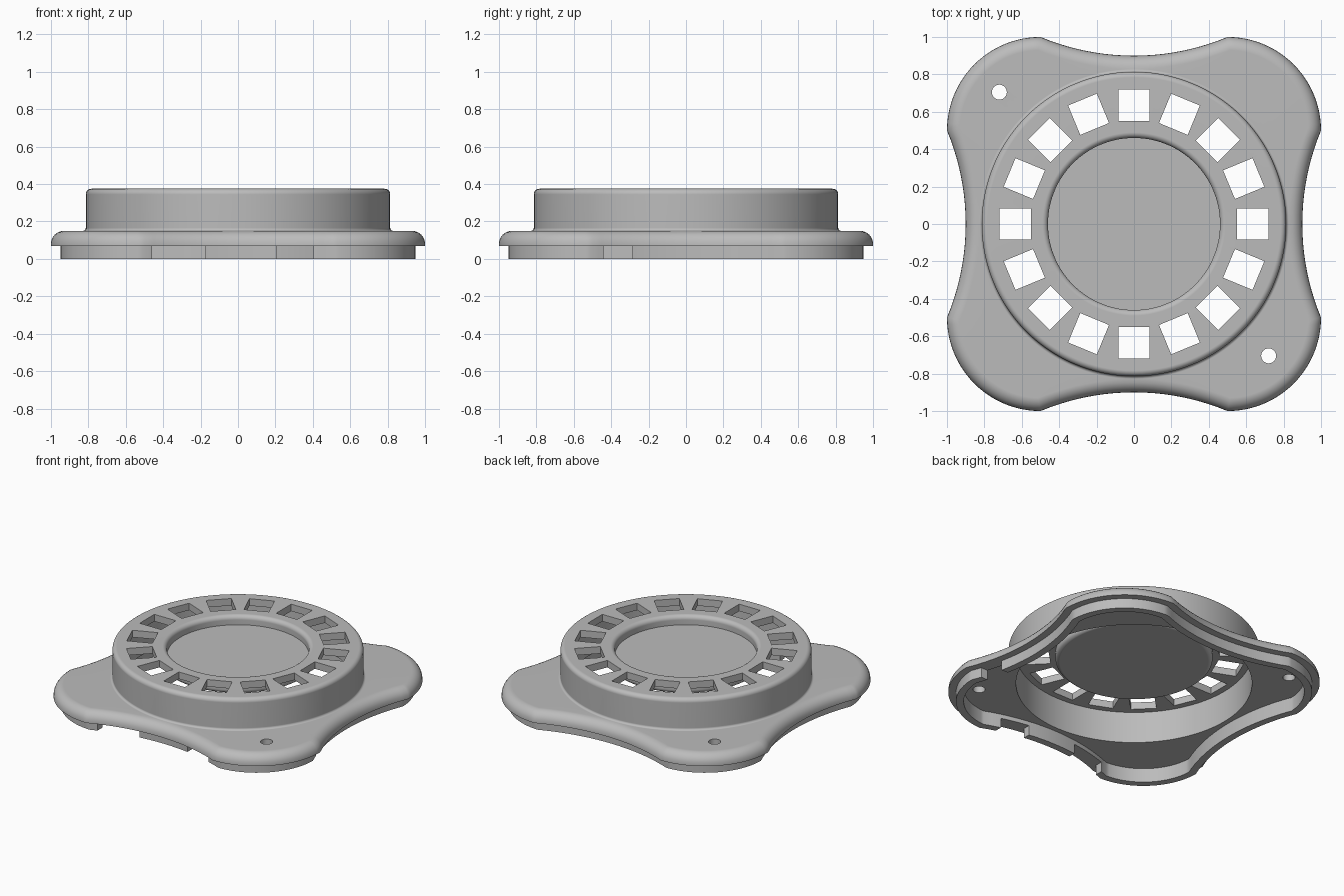
import bpy
import bmesh
from math import pi, cos, sin, atan2
from mathutils import Vector, Matrix

old = bpy.data.objects.get("Cube")
if old:
    bpy.data.objects.remove(old, do_unlink=True)

grey = bpy.data.materials.new("plain grey")
grey.use_nodes = True
colour = (0.5, 0.5, 0.5, 1)
grey.diffuse_color = colour
grey.node_tree.nodes["Principled BSDF"].inputs["Base Color"].default_value = colour


def sweep(centre, radius, start, end, count):
    """Points on an arc, both ends included."""
    return [centre + radius * Vector((cos(a), sin(a)))
            for a in (start + (end - start) * i / count for i in range(count + 1))]


def outline(inset):
    """Four round lobes joined by shallow hollow sides, offset inwards."""
    lobe, hollow = Vector((0.5, 0.5)), Vector((0, 2.2))
    r, big = 0.5 - inset, 1.3 + inset
    gap = hollow - lobe
    d = gap.length
    u = gap / d
    a = (r * r - big * big + d * d) / (2 * d)
    h = (r * r - a * a) ** 0.5
    join = lobe + a * u + h * Vector((u.y, -u.x))
    turn = atan2(join.y - lobe.y, join.x - lobe.x)
    start = atan2(join.y - hollow.y, join.x - hollow.x)
    quarter = sweep(lobe, r, pi / 2 - turn, turn, 24)
    quarter += sweep(hollow, big, start, -pi - start, 20)[1:-1]
    return [Matrix.Rotation(k * pi / 2, 2) @ p for k in range(4) for p in quarter]


angles = [atan2(p.y, p.x) for p in outline(0)]


def circle(radius):
    return [Vector((radius * cos(a), radius * sin(a))) for a in angles]


def fillet(r, z, radius, start, end):
    return [tuple(p) for p in sweep(Vector((r, z)), radius, start * pi, end * pi, 6)]


# Section of the shell: round part above, lobed flange, round part below
upper = [(0.46, 0.31)]
upper += fillet(0.49, 0.345, 0.03, 1, 0.5)
upper += fillet(0.784, 0.345, 0.03, 0.5, 0)
upper += fillet(0.829, 0.165, 0.015, 1, 1.5)
edge = [(0.07 - x, z) for x, z in fillet(0, 0.08, 0.07, 0.5, 0)]
edge += [(0, 0.07), (0.05, 0.07), (0.05, 0), (0.1, 0), (0.1, 0.1)]
lower = [(0.765, 0.1), (0.765, 0.325), (0.51, 0.325)]
lower += fillet(0.48, 0.295, 0.03, 0, -0.5)

bm = bmesh.new()
rings = [(circle(r), z) for r, z in upper]
rings += [(outline(i), z) for i, z in edge]
rings += [(circle(r), z) for r, z in lower]
loops = [[bm.verts.new((p.x, p.y, z)) for p in pts] for pts, z in rings]
count = len(angles)
for a, b in zip(loops, loops[1:]):
    for i in range(count):
        j = (i + 1) % count
        bm.faces.new((a[i], b[i], b[j], a[j]))
bm.faces.new(loops[0])
bm.faces.new(loops[-1][::-1])
bmesh.ops.recalc_face_normals(bm, faces=bm.faces)
mesh = bpy.data.meshes.new("vented_cover")
bm.to_mesh(mesh)
bm.free()
mesh.materials.append(grey)
cover = bpy.data.objects.new("vented_cover", mesh)
bpy.context.collection.objects.link(cover)

# Cutter for windows, screw holes and rim notches
bm = bmesh.new()


def cut_box(x0, x1, y0, y1, z0, z1, turn=0):
    size = Matrix.Diagonal((x1 - x0, y1 - y0, z1 - z0, 1))
    place = Matrix.Translation(((x0 + x1) / 2, (y0 + y1) / 2, (z0 + z1) / 2))
    bmesh.ops.create_cube(bm, size=1, matrix=Matrix.Rotation(turn, 4, "Z") @ place @ size)


for k in range(16):
    cut_box(0.55, 0.72, -0.083, 0.083, 0.29, 0.42, k * pi / 8)
for side in (-1, 1):
    bmesh.ops.create_cone(bm, cap_ends=True, segments=32, radius1=0.04, radius2=0.04,
                          depth=0.2, matrix=Matrix.Translation((0.72 * side, -0.705 * side, 0.14)))
for x0, x1 in ((-0.46, -0.175), (0.205, 0.405)):
    cut_box(x0, x1, -0.98, -0.74, -0.05, 0.07)
cut_box(0.74, 0.98, -0.44, -0.285, -0.05, 0.07)
cut_mesh = bpy.data.meshes.new("opening_cutter")
bm.to_mesh(cut_mesh)
bm.free()
cut_mesh.materials.append(grey)
cutter = bpy.data.objects.new("opening_cutter", cut_mesh)
bpy.context.collection.objects.link(cutter)
cutter.hide_render = True

bpy.ops.object.select_all(action="DESELECT")
bpy.context.view_layer.objects.active = cover
cover.select_set(True)
cut = cover.modifiers.new("openings", "BOOLEAN")
cut.operation = "DIFFERENCE"
cut.solver = "EXACT"
cut.object = cutter
bpy.ops.object.modifier_apply(modifier=cut.name)
bpy.data.objects.remove(cutter, do_unlink=True)

# Smooth the rounded walls, keep the flat faces flat
bpy.ops.object.shade_smooth_by_angle(angle=pi / 6)
weighted = cover.modifiers.new("flat_faces", "WEIGHTED_NORMAL")
weighted.keep_sharp = True
